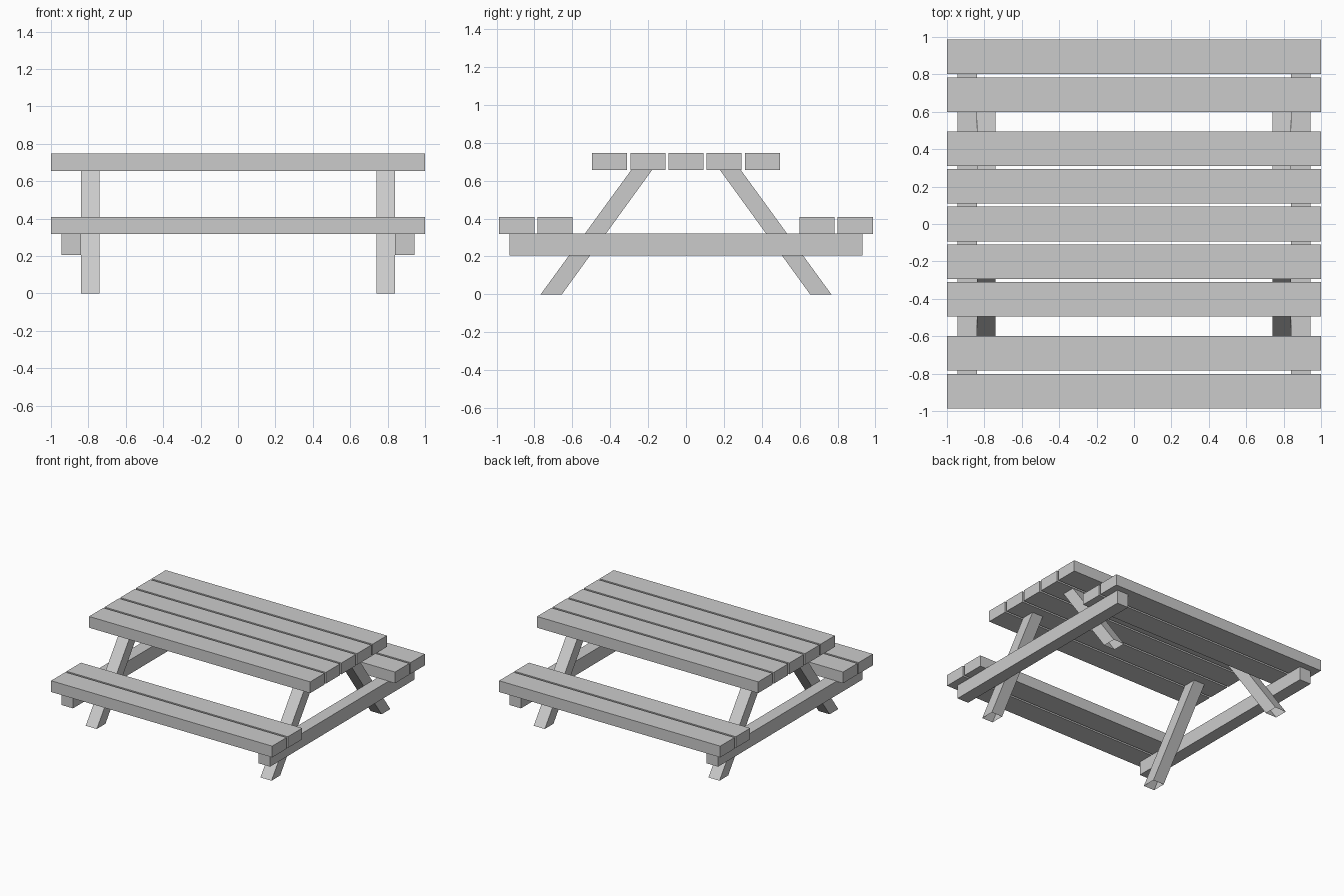
import bpy, bmesh

if "Cube" in bpy.data.objects:
    bpy.data.objects.remove(bpy.data.objects["Cube"])


def make_object(name, bm):
    bmesh.ops.recalc_face_normals(bm, faces=bm.faces)
    mesh = bpy.data.meshes.new(name)
    bm.to_mesh(mesh)
    bm.free()
    obj = bpy.data.objects.new(name, mesh)
    bpy.context.collection.objects.link(obj)
    return obj


def box(name, x0, x1, y0, y1, z0, z1):
    bm = bmesh.new()
    bmesh.ops.create_cube(bm, size=1)
    for v in bm.verts:
        v.co.x = x1 if v.co.x > 0 else x0
        v.co.y = y1 if v.co.y > 0 else y0
        v.co.z = z1 if v.co.z > 0 else z0
    return make_object(name, bm)


def leg(name, sx, sy):
    # slanted square tube with open ends, cut level with floor and table top
    bm = bmesh.new()
    rings = []
    for outer, inner, z in ((0.767, 0.655, 0.0), (0.29, 0.18, 0.655)):
        rings.append([bm.verts.new((sx * x, sy * y, z)) for x, y in
                      ((0.74, inner), (0.84, inner), (0.84, outer), (0.74, outer))])
    low, high = rings
    for i in range(4):
        j = (i + 1) % 4
        bm.faces.new((low[i], low[j], high[j], high[i]))
    return make_object(name, bm)


PLANK = 0.185

# table top planks
for i in range(5):
    y = (i - 2) * 0.2015
    box(f"table_top_plank_{i + 1}", -1, 1, y - PLANK / 2, y + PLANK / 2, 0.655, 0.747)

# bench planks, two on each side
for side, sy in (("front", -1), ("back", 1)):
    for part, y in (("inner", 0.692), ("outer", 0.8935)):
        y *= sy
        box(f"{side}_seat_{part}_plank", -1, 1, y - PLANK / 2, y + PLANK / 2, 0.317, 0.409)

# cross beams carrying the benches, and splayed legs
for end, sx in (("left", -1), ("right", 1)):
    x0, x1 = sorted((sx * 0.84, sx * 0.943))
    box(f"{end}_cross_beam", x0, x1, -0.932, 0.932, 0.205, 0.32)
    for side, sy in (("front", -1), ("back", 1)):
        leg(f"{side}_{end}_leg", sx, sy)
